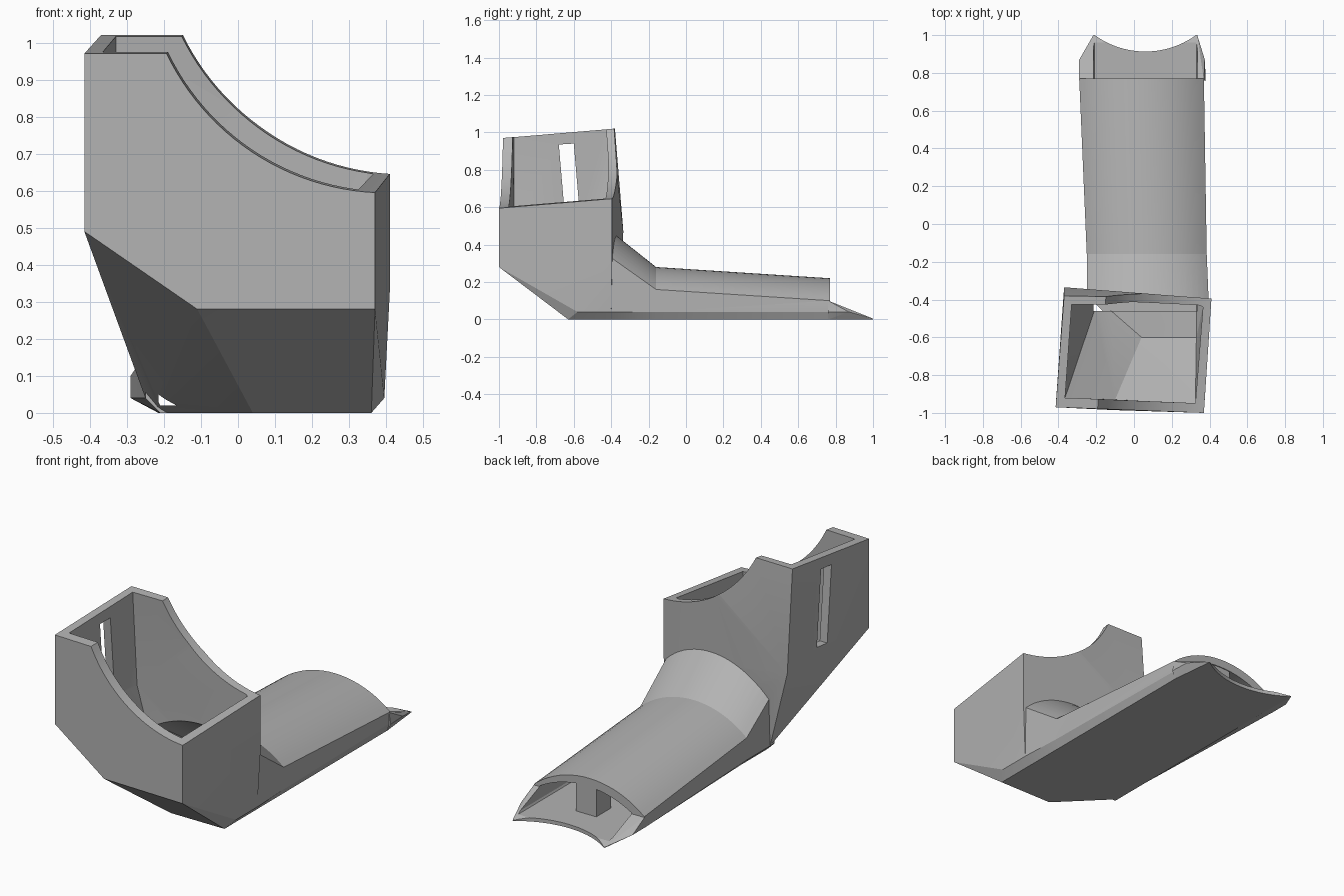
import bpy, bmesh, math

cube = bpy.data.objects.get("Cube")
if cube:
    bpy.data.objects.remove(cube, do_unlink=True)

mat = bpy.data.materials.new("plain_grey")
mat.use_nodes = True
GREY = (0.45, 0.45, 0.45, 1)
mat.diffuse_color = GREY
mat.node_tree.nodes["Principled BSDF"].inputs["Base Color"].default_value = GREY


def finish(name, bm):
    bmesh.ops.recalc_face_normals(bm, faces=bm.faces[:])
    mesh = bpy.data.meshes.new(name)
    bm.to_mesh(mesh)
    bm.free()
    mesh.materials.append(mat)
    ob = bpy.data.objects.new(name, mesh)
    bpy.context.collection.objects.link(ob)
    return ob


def hull(name, points):
    bm = bmesh.new()
    for p in points:
        bm.verts.new(p)
    res = bmesh.ops.convex_hull(bm, input=bm.verts[:])
    junk = {v for v in res["geom_interior"] if isinstance(v, bmesh.types.BMVert)}
    bmesh.ops.delete(bm, geom=list(junk), context="VERTS")
    bmesh.ops.dissolve_limit(bm, angle_limit=0.02, verts=bm.verts[:], edges=bm.edges[:])
    return finish(name, bm)


def loft(name, sections):
    # skin equal-length closed sections and cap both ends
    bm = bmesh.new()
    rings = [[bm.verts.new(p) for p in s] for s in sections]
    n = len(rings[0])
    for a, b in zip(rings, rings[1:]):
        for i in range(n):
            j = (i + 1) % n
            bm.faces.new((a[i], a[j], b[j], b[i]))
    bm.faces.new(rings[0])
    bm.faces.new(rings[-1])
    return finish(name, bm)


def arch(x0, x1, edge, rise, steps=20):
    # circular arc from (x1, edge) over to (x0, edge)
    half, mid = (x1 - x0) / 2, (x0 + x1) / 2
    r = (half * half + rise * rise) / (2 * rise)
    a = math.asin(half / r)
    return [(mid + r * math.sin(a - 2 * a * i / steps),
             edge + rise - r + r * math.cos(a - 2 * a * i / steps))
            for i in range(steps + 1)]


def tunnel(y, x0, x1, edge, rise, base=0.0, bevel=0.04, b0=-0.21, b1=0.36):
    pts = [(b0, base), (b1, base), (x1, base + bevel)]
    pts += arch(x0, x1, edge, rise) + [(x0, base + bevel)]
    return [(x, y, z) for x, z in pts]


def boolean(target, tool, op):
    mod = target.modifiers.new(op.lower(), "BOOLEAN")
    mod.operation, mod.solver, mod.object = op, "EXACT", tool
    bpy.context.view_layer.objects.active = target
    bpy.ops.object.modifier_apply(modifier=mod.name)
    bpy.data.objects.remove(tool, do_unlink=True)


# hopper shell
body = hull("hopper_and_chute", [
    (-.415, -.97, .97), (-.415, -.97, .49), (-.11, -.985, .28),
    (.37, -1, .28), (.37, -1, .97),
    (-.37, -.38, 1.02), (-.37, -.335, .47), (.41, -.395, 1.02), (.41, -.395, .33),
    (.395, -.4, .04), (.395, -.58, .04), (-.25, -.36, .04), (-.28, -.72, .28),
    (.36, -.63, 0), (.04, -.63, 0), (-.21, -.38, 0), (.36, -.4, 0)])

# arched chute and its low lip
chute = loft("chute", [
    tunnel(-.40, -.25, .395, .33, .14),
    tunnel(-.16, -.25, .385, .16, .12),
    tunnel(.77, -.29, .37, .10, .12)])
lip = hull("lip", [
    (-.29, .76, .10), (.37, .76, .10), (-.29, .76, .04), (.38, .76, .04),
    (-.29, .87, .04), (.375, .87, .04), (-.21, .76, 0), (.36, .76, 0),
    (-.215, 1, 0), (.335, 1, 0), (-.215, 1, .004), (.335, 1, .004)])
boolean(body, chute, "UNION")
boolean(body, lip, "UNION")

# hopper hollow
boolean(body, hull("hopper_hollow", [
    (-.365, -.92, 1.2), (.325, -.945, 1.2), (.365, -.44, 1.2), (-.33, -.44, 1.2),
    (-.365, -.92, .5), (-.33, -.39, .5), (.325, -.95, .3), (-.1, -.93, .31),
    (.365, -.44, .1), (.33, -.6, .04), (.04, -.6, .04), (-.19, -.4, .05),
    (.33, -.42, .04), (-.24, -.68, .3)]), "DIFFERENCE")

# chute hollow, open at the lip
boolean(body, loft("chute_hollow", [
    tunnel(y, -.215, .335, e, .075, .02, .01, -.21, .33)
    for y, e in ((-.46, .36), (-.16, .16), (.77, .10), (1.1, .10))]), "DIFFERENCE")

# sweeping cut through the front and back walls
R, CX, CZ = .661, .401, 1.255
arc = [(CX + R * math.cos(math.radians(205.6 + 61.7 * i / 24)),
        CZ + R * math.sin(math.radians(205.6 + 61.7 * i / 24))) for i in range(25)]
arc += [(.6, .59), (.6, 1.3), (-.195, 1.3)]
boolean(body, loft("sweep_cut", [
    [(x + .075 * (y + 1), y, z + .083 * (y + 1)) for x, z in arc]
    for y in (-1.1, -.25)]), "DIFFERENCE")

# slot in the tall side wall
boolean(body, loft("slot_cut", [
    [(x, -.68, .935), (x, -.60, .94), (x, -.565, .53), (x, -.645, .525)]
    for x in (-.5, -.3)]), "DIFFERENCE")

# curved notch in the lip
notch = [(x, 1.005 - (z - 0.0)) for x, z in arch(-.215, .335, 0, .092)]
notch += [(-.215, 1.1), (.335, 1.1)]
boolean(body, loft("notch_cut", [[(x, y, z) for x, y in notch] for z in (-.1, .2)]),
        "DIFFERENCE")

# short pier inside the chute mouth
hull("mouth_pier", [(x, y, z) for x in (0, .12) for y in (.64, .765) for z in (.015, .18)])

bpy.ops.object.select_all(action="DESELECT")
body.select_set(True)
bpy.context.view_layer.objects.active = body
bpy.ops.object.shade_smooth_by_angle(angle=math.radians(20))
